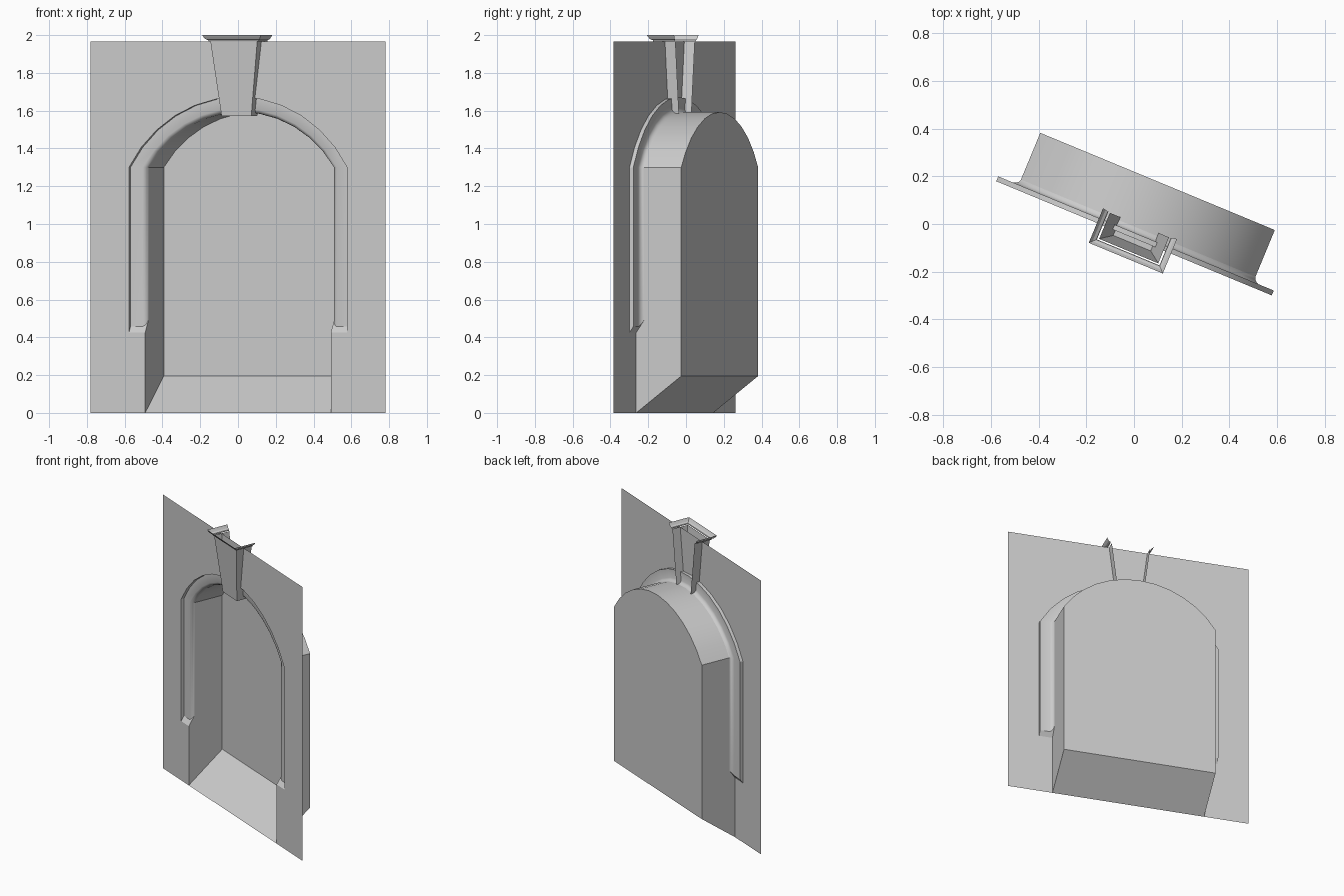
import bpy, bmesh, math
from mathutils import Matrix, Vector

if "Cube" in bpy.data.objects:
    bpy.data.objects.remove(bpy.data.objects["Cube"])

# Local frame: x along the wall, y = depth behind the wall face; then turned 22.5 degrees
PLACE = Matrix.Translation((0, -0.06, 0)) @ Matrix.Rotation(math.radians(-22.5), 4, 'Z')
SPRING, CENTRE, SEGS = 1.30, 0.962, 12
HALF, TOP, BACK = 0.845, 1.965, 0.258
IN, OUT, SILL = 0.532, 0.625, 0.425


def build(name, polys, facing, smooth=False):
    """Make an object from polygons; the first one is made to face 'facing'."""
    bm = bmesh.new()
    for p in polys:
        bm.faces.new([bm.verts.new(v) for v in p])
    bmesh.ops.remove_doubles(bm, verts=bm.verts, dist=1e-5)
    bmesh.ops.recalc_face_normals(bm, faces=bm.faces)
    bm.faces.ensure_lookup_table()
    bm.normal_update()
    if bm.faces[0].normal.dot(Vector(facing)) < 0:
        bmesh.ops.reverse_faces(bm, faces=bm.faces)
    bmesh.ops.triangulate(bm, faces=[f for f in bm.faces if len(f.verts) > 4])
    bm.transform(PLACE)
    me = bpy.data.meshes.new(name)
    bm.to_mesh(me)
    bm.free()
    ob = bpy.data.objects.new(name, me)
    bpy.context.collection.objects.link(ob)
    if smooth:
        bpy.ops.object.select_all(action='DESELECT')
        ob.select_set(True)
        bpy.context.view_layer.objects.active = ob
        bpy.ops.object.shade_smooth_by_angle(angle=math.radians(30))
    return ob


def arch(half, depth, foot):
    """Jamb foot, segmental arch, jamb foot."""
    r = math.hypot(half, SPRING - CENTRE)
    a = math.atan2(half, SPRING - CENTRE)
    pts = [(-half, depth, foot)]
    for i in range(SEGS + 1):
        t = -a + 2 * a * i / SEGS
        pts.append((r * math.sin(t), depth, CENTRE + r * math.cos(t)))
    return pts + [(half, depth, foot)]


def skin(rows):
    return [[a[i], a[i + 1], b[i + 1], b[i]]
            for a, b in zip(rows, rows[1:]) for i in range(len(a) - 1)]


def sill(depth):
    return SILL + depth * 1.444


# Wall with the arched opening
outer = arch(OUT, 0, SILL)
wall = ([(-HALF, 0, 0), (-IN, 0, 0), (-IN, 0, SILL)] + outer +
        [(IN, 0, SILL), (IN, 0, 0), (HALF, 0, 0), (HALF, 0, TOP), (-HALF, 0, TOP)])
build("wall", [wall], (0, -1, 0))

# Recessed trim: step, flat band, cove, and sloping stops at the feet
profile = [(OUT, 0), (OUT, 0.022), (0.556, 0.022), (0.545, 0.027),
           (0.536, 0.035), (IN, 0.046)]
rows = [arch(h, d, sill(d)) for h, d in profile]
trim = skin(rows)
for s in (0, -1):
    foot = [r[s] for r in rows]
    trim.append(foot + [(math.copysign(IN, foot[0][0]), 0, SILL)])
build("arch_trim", trim, (1, 0, 0), True)

# Niche: vault, jambs, sloping floor and back
front, rear = rows[-1], arch(IN, BACK, 0.195)
niche = [rear] + skin([front[1:-1], rear[1:-1]])
for s, t, x in ((0, 1, -IN), (-1, -2, IN)):
    niche.append([(x, 0, 0), (x, 0, SILL), front[s], front[t], rear[t], rear[s]])
niche.append([(-IN, 0, 0), (IN, 0, 0), rear[-1], rear[0]])
build("niche", niche, (0, -1, 0), True)


def u_shape(half, front_y, back_y, z):
    return [(-half, back_y, z), (-half, front_y, z), (half, front_y, z), (half, back_y, z)]


# Tapered keystone, open at the back and top
base = u_shape(0.085, -0.022, 0.06, 1.571)
head = u_shape(0.134, -0.058, 0.06, 1.966)
build("keystone", skin([base, head]) + [base], (-1, 0, 0))

# Moulded cap around the keystone head
cap = [(0.0, 1.966), (0.008, 1.966), (0.010, 1.973), (0.022, 1.980),
       (0.030, 1.992), (0.034, 2.0)]
build("keystone_cap", skin([u_shape(0.134 + o, -0.056 - o, 0.06 + 0.2 * o, z)
                            for o, z in cap][::1])[3:], (-1, 0, 0))
